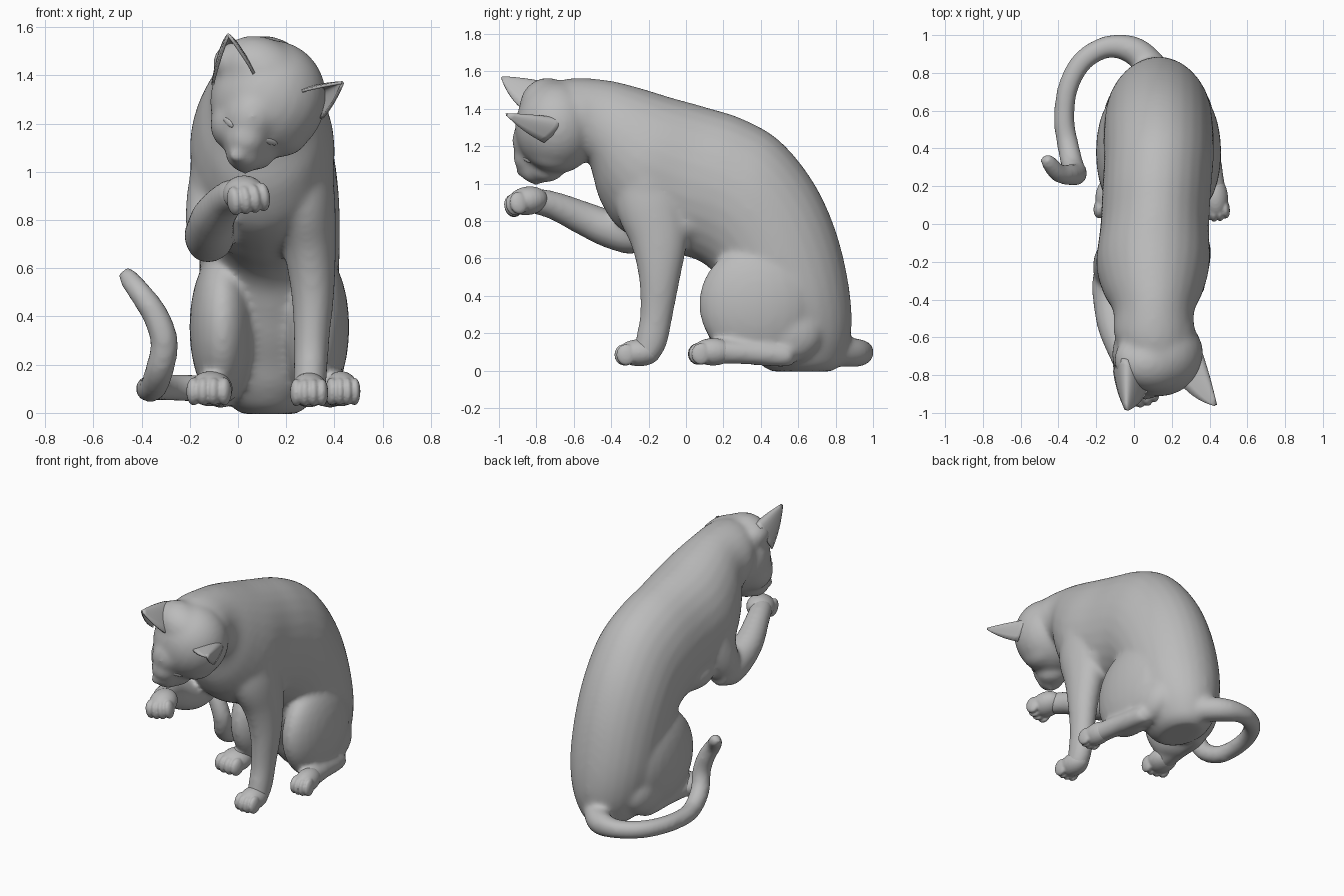
import bpy, bmesh, math
from mathutils import Vector, Matrix, Euler

if "Cube" in bpy.data.objects:
    bpy.data.objects.remove(bpy.data.objects["Cube"])

grey = bpy.data.materials.new("plain_grey")
grey.use_nodes = True
grey.diffuse_color = (0.5, 0.5, 0.5, 1)
grey.node_tree.nodes["Principled BSDF"].inputs["Base Color"].default_value = (0.5, 0.5, 0.5, 1)


def finish(name, bm):
    bmesh.ops.recalc_face_normals(bm, faces=bm.faces)
    for f in bm.faces:
        f.smooth = True
    me = bpy.data.meshes.new(name)
    bm.to_mesh(me)
    bm.free()
    me.materials.append(grey)
    ob = bpy.data.objects.new(name, me)
    bpy.context.collection.objects.link(ob)
    return ob


def fuse(ob, voxel, smooth):
    """Melt overlapping volumes into one skin."""
    m = ob.modifiers.new("fuse", 'REMESH')
    m.mode, m.voxel_size, m.use_smooth_shade = 'VOXEL', voxel, True
    s = ob.modifiers.new("soften", 'SMOOTH')
    s.factor, s.iterations = 0.5, smooth
    bpy.context.view_layer.objects.active = ob
    for n in ("fuse", "soften"):
        bpy.ops.object.modifier_apply(modifier=n)


def blob(bm, centre, radii, rot=(0, 0, 0)):
    mat = (Matrix.Translation(centre) @ Euler([math.radians(a) for a in rot]).to_matrix().to_4x4()
           @ Matrix.Diagonal((*radii, 1)))
    bmesh.ops.create_uvsphere(bm, u_segments=24, v_segments=16, radius=1, matrix=mat)


def spline(rows, steps=5):
    """Catmull-Rom through rows of numbers."""
    out = []
    for i in range(len(rows) - 1):
        p0, p1 = rows[max(i - 1, 0)], rows[i]
        p2, p3 = rows[i + 1], rows[min(i + 2, len(rows) - 1)]
        for k in range(steps):
            t = k / steps
            out.append([0.5 * (2 * b + (c - a) * t + (2 * a - 5 * b + 4 * c - d) * t * t
                               + (3 * b - a - 3 * c + d) * t ** 3)
                        for a, b, c, d in zip(p0, p1, p2, p3)])
    return out + [list(rows[-1])]


def skin(bm, rings, n=28):
    """Closed tube through rings of (centre, half axis, half axis)."""
    loops = [[bm.verts.new(c + u * math.cos(2 * math.pi * k / n) + v * math.sin(2 * math.pi * k / n))
              for k in range(n)] for c, u, v in rings]
    for a, b in zip(loops, loops[1:]):
        for k in range(n):
            bm.faces.new((a[k], a[(k + 1) % n], b[(k + 1) % n], b[k]))
    bm.faces.new(loops[0])
    bm.faces.new(loops[-1])


def tube(bm, rows):
    """Limb through rows of x, y, z, half width, half depth."""
    pts = spline(rows)
    cs = [Vector(p[:3]) for p in pts]
    side, rings = Vector((1, 0, 0)), []
    for i, p in enumerate(pts):
        t = (cs[min(i + 1, len(cs) - 1)] - cs[max(i - 1, 0)]).normalized()
        side = (side - t * side.dot(t)).normalized()
        rings.append((cs[i], side * p[3], t.cross(side) * p[4]))
    skin(bm, rings)


def rounded(rows):
    return [(*r[:3], r[3], r[3]) for r in rows]


bm = bmesh.new()

# Torso and neck: back y, back z, belly y, belly z, centre x, half width
torso = [(-.82, 1.51, -.64, 1.12, .13, .18), (-.62, 1.562, -.53, 1.125, .105, .212),
         (-.42, 1.552, -.50, 1.05, .105, .215), (-.25, 1.512, -.455, .90, .10, .265),
         (-.08, 1.46, -.345, .75, .10, .30), (.10, 1.41, -.12, .645, .11, .288),
         (.30, 1.347, .06, .59, .12, .288), (.50, 1.23, .15, .52, .13, .29),
         (.68, 1.01, .20, .42, .13, .292), (.80, .75, .25, .30, .13, .288),
         (.87, .46, .30, .20, .13, .275), (.885, .22, .34, .11, .13, .235),
         (.84, .05, .40, .03, .13, .17), (.78, -.005, .46, -.005, .13, .11)]
rings = []
for y1, z1, y2, z2, x, w in spline(torso):
    top, low = Vector((x, y1, z1)), Vector((x, y2, z2))
    rings.append(((top + low) / 2, Vector((w, 0, 0)), (top - low) / 2))
skin(bm, rings)

# Broad belly, shoulders and thick nape
for c, r in [((.10, -.02, .79), (.265, .23, .145)), ((.255, -.19, 1.0), (.145, .18, .22)),
             ((-.055, -.20, 1.0), (.145, .18, .22)), ((.112, -.585, 1.35), (.214, .22, .20))]:
    blob(bm, c, r)

# Head, forehead, cheeks, brow, bridge, muzzle, chin, nose and ear roots, tilted sideways
for c, r in [((.125, -.69, 1.30), (.24, .225, .25)), ((.11, -.74, 1.41), (.195, .15, .142)),
             ((.175, -.70, 1.18), (.125, .15, .115)), ((.0, -.73, 1.20), (.115, .14, .12)),
             ((.06, -.80, 1.23), (.12, .13, .14)), ((.035, -.815, 1.14), (.095, .11, .095)),
             ((.05, -.75, 1.10), (.11, .11, .09)), ((.03, -.80, 1.08), (.085, .095, .082)),
             ((-.005, -.875, 1.065), (.035, .04, .03)), ((.28, -.69, 1.31), (.085, .13, .08)),
             ((-.02, -.72, 1.45), (.085, .11, .085))]:
    blob(bm, c, r, (0, 28, 0))

# Standing foreleg
tube(bm, [(.22, -.20, 1.12, .15, .19), (.26, -.18, .90, .143, .20), (.295, -.145, .70, .112, .155),
          (.31, -.142, .50, .09, .112), (.305, -.158, .30, .074, .088),
          (.30, -.185, .16, .07, .085), (.295, -.215, .085, .066, .07)])
blob(bm, (.295, -.215, .095), (.07, .075, .068))

# Raised foreleg: upper arm, elbow, then forearm
tube(bm, rounded([(-.03, -.18, 1.10, .15), (-.075, -.20, .90, .138), (-.105, -.25, .765, .115),
                  (-.115, -.27, .715, .085)]))
blob(bm, (-.125, -.30, .712), (.09, .12, .09))
tube(bm, rounded([(-.10, -.18, .725, .08), (-.118, -.30, .73, .104), (-.115, -.42, .76, .10),
                  (-.10, -.55, .815, .09), (-.05, -.70, .88, .076), (-.01, -.80, .905, .07),
                  (.01, -.85, .91, .06)]))

# Thighs and hind feet
for thigh_x, heel_x, toe_x in ((.325, .38, .425), (-.065, -.07, -.12)):
    blob(bm, (thigh_x, .38, .355), (.137, .312, .318))
    blob(bm, (thigh_x, .53, .20), (.10, .20, .16))
    tube(bm, rounded([(heel_x, .58, .08, .04), (heel_x, .53, .08, .062),
                      ((heel_x + toe_x) / 2, .32, .095, .063), (toe_x, .14, .1, .066),
                      (toe_x, .09, .1, .055)]))

# Tail curling round and up
tube(bm, rounded([(.15, .76, .11, .085), (.02, .905, .095, .078), (-.13, .94, .10, .06),
                  (-.27, .865, .105, .057), (-.35, .72, .105, .055), (-.37, .55, .10, .055),
                  (-.35, .42, .11, .058), (-.325, .31, .18, .06), (-.305, .265, .29, .058),
                  (-.34, .26, .40, .056), (-.40, .27, .49, .05), (-.45, .325, .555, .043),
                  (-.47, .35, .59, .03)]))
body = finish("body", bm)
fuse(body, 0.015, 14)


# Paws with four close toes each
def paw(name, centre, radii, rot=(0, 0, 0)):
    b = bmesh.new()
    rx, ry, rz = radii
    blob(b, (0, .02, 0), (rx * .97, ry, rz))
    for i in (-1.5, -.5, .5, 1.5):
        blob(b, (i * rx * .45, -ry * (.58 - .10 * abs(i)), -rz * .15), (rx * .33, ry * .46, rz * .80))
    mat = Matrix.Translation(centre) @ Euler([math.radians(a) for a in rot]).to_matrix().to_4x4()
    bmesh.ops.transform(b, matrix=mat, verts=b.verts)
    fuse(finish(name, b), 0.007, 5)


paw("front_left_paw", (.295, -.27, .095), (.079, .115, .072))
paw("front_right_paw", (.03, -.865, .905), (.09, .11, .076), (8, -8, 14))
paw("back_left_paw", (.43, .125, .1), (.072, .115, .073), (0, 0, 6))
paw("back_right_paw", (-.115, .125, .1), (.094, .115, .073), (0, 0, -6))


# Ears: curved open shells tapering to a tip
def ear(name, inner, back, outer, tip, n=14, rows=8):
    inner, back, outer, tip = map(Vector, (inner, back, outer, tip))
    b = bmesh.new()
    grid = []
    for r in range(rows + 1):
        t = r / rows * .97
        row = []
        for k in range(n + 1):
            s = k / n
            p = inner * (1 - s) ** 2 + back * 2 * s * (1 - s) + outer * s * s
            bulge = (p - (inner + outer + back) / 3) * .45 * t * (1 - t)
            row.append(b.verts.new(p.lerp(tip, t) + bulge))
        grid.append(row)
    for a, c in zip(grid, grid[1:]):
        for k in range(n):
            b.faces.new((a[k], a[k + 1], c[k + 1], c[k]))
    ob = finish(name, b)
    m = ob.modifiers.new("thickness", 'SOLIDIFY')
    m.thickness, m.offset = 0.012, 0


ear("right_ear", (-.105, -.78, 1.36), (-.06, -.61, 1.685), (.075, -.865, 1.39), (-.04, -.99, 1.568))
ear("left_ear", (.25, -.85, 1.33), (.385, -.53, 1.40), (.345, -.76, 1.22), (.435, -.965, 1.37))

# Half-closed eyes set on the face
bpy.context.view_layer.update()
for name, x, z in (("right_eye", -.04, 1.205), ("left_eye", .135, 1.125)):
    hit, loc, nor, _ = body.ray_cast(Vector((x, -2, z)), Vector((0, 1, 0)))
    if hit:
        b = bmesh.new()
        blob(b, (0, 0, 0), (.036, .006, .013), (0, 28, 0))
        turn = Vector((0, -1, 0)).rotation_difference(nor).to_matrix().to_4x4()
        bmesh.ops.transform(b, matrix=Matrix.Translation(loc) @ turn, verts=b.verts)
        finish(name, b)
